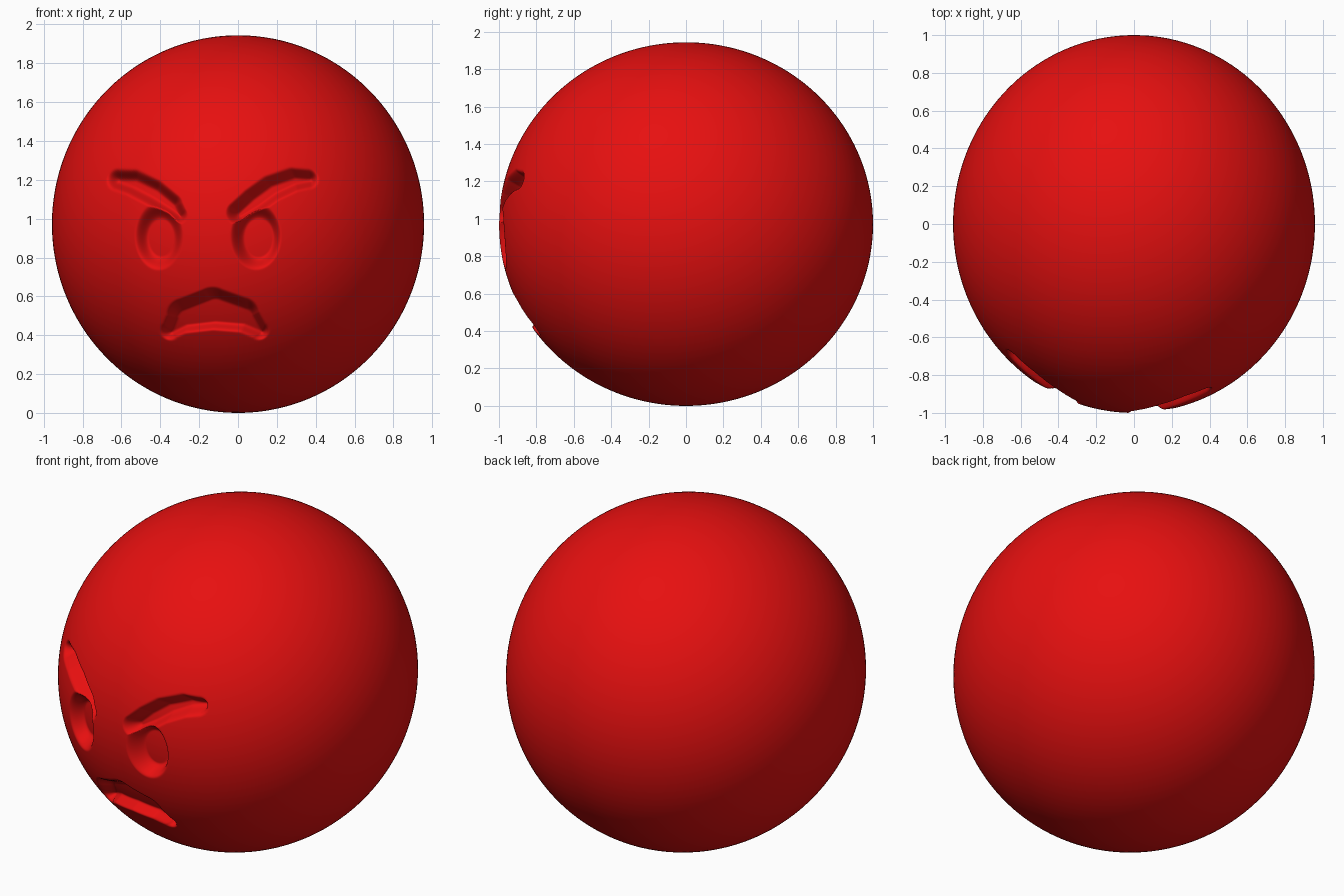
import bpy, bmesh, math
from mathutils import Vector

if "Cube" in bpy.data.objects:
    bpy.data.objects.remove(bpy.data.objects["Cube"])

RX, RY, RZ = 0.958, 1.0, 0.972
DEPTH = 0.085
SEGS = 400

# Face features in front view: chains of (x, z, radius)
CHAINS = [
    [(-0.62, 1.20, .04), (-0.54, 1.185, .053), (-0.44, 1.135, .055), (-0.35, 1.07, .048), (-0.31, 1.02, .032)],
    [(0.36, 1.205, .036), (0.28, 1.20, .048), (0.17, 1.155, .055), (0.08, 1.09, .055), (0.0, 1.03, .045)],
    [(-0.35, 0.425, .035), (-0.28, 0.50, .075), (-0.13, 0.537, .095), (0.02, 0.505, .075), (0.11, 0.425, .033)],
]
# Eyes: ellipse centre and half sizes
EYES = [(-0.408, 0.91, .105, .15), (0.092, 0.91, .112, .15)]


def inside(x, z):
    """Signed distance to the face features, positive inside."""
    best = -1.0
    for chain in CHAINS:
        for (ax, az, ar), (bx, bz, br) in zip(chain, chain[1:]):
            dx, dz = bx - ax, bz - az
            t = ((x - ax) * dx + (z - az) * dz) / (dx * dx + dz * dz)
            t = min(1, max(0, t))
            d = ar + (br - ar) * t - math.hypot(x - ax - dx * t, z - az - dz * t)
            best = max(best, d)
    for cx, cz, a, b in EYES:
        k = math.hypot((x - cx) / a, (z - cz) / b)
        best = max(best, (1 - k) * a)
    return best


def point(v):
    """Ellipsoid point, pushed in where the face is engraved."""
    p = Vector((v.x * RX, v.y * RY, v.z * RZ + RZ))
    if p.y < -0.4:
        t = (inside(p.x, p.z) + 0.02) / 0.06
        t = min(1, max(0, t))
        p += Vector((0.17, 0.98, -0.1)) * (DEPTH * t * t * (3 - 2 * t))
    return p


# Ball: sphere grid whose pole is at the middle of the face, dense rings there
pole = Vector((-0.13, -1.0, -0.1)).normalized()
side = pole.cross(Vector((0, 0, 1))).normalized()
up = side.cross(pole)
angles = [math.radians(50) * i / 150 for i in range(1, 151)]
angles += [math.radians(50 + 130 * i / 60) for i in range(1, 60)]

bm = bmesh.new()
rings = []
for a in angles:
    ring = []
    for s in range(SEGS):
        f = 2 * math.pi * s / SEGS
        v = pole * math.cos(a) + (side * math.cos(f) + up * math.sin(f)) * math.sin(a)
        ring.append(bm.verts.new(point(v)))
    rings.append(ring)
first, last = bm.verts.new(point(pole)), bm.verts.new(point(-pole))
for s in range(SEGS):
    n = (s + 1) % SEGS
    bm.faces.new((first, rings[0][s], rings[0][n]))
    bm.faces.new((last, rings[-1][n], rings[-1][s]))
    for r0, r1 in zip(rings, rings[1:]):
        bm.faces.new((r0[s], r1[s], r1[n], r0[n]))
bmesh.ops.recalc_face_normals(bm, faces=bm.faces)
for f in bm.faces:
    f.smooth = True

mesh = bpy.data.meshes.new("angry_ball")
bm.to_mesh(mesh)
bm.free()
red = bpy.data.materials.new("red")
red.diffuse_color = (0.8, 0.005, 0.005, 1)
red.use_nodes = True
red.node_tree.nodes["Principled BSDF"].inputs["Base Color"].default_value = red.diffuse_color
mesh.materials.append(red)
ball = bpy.data.objects.new("angry_ball", mesh)
bpy.context.collection.objects.link(ball)
